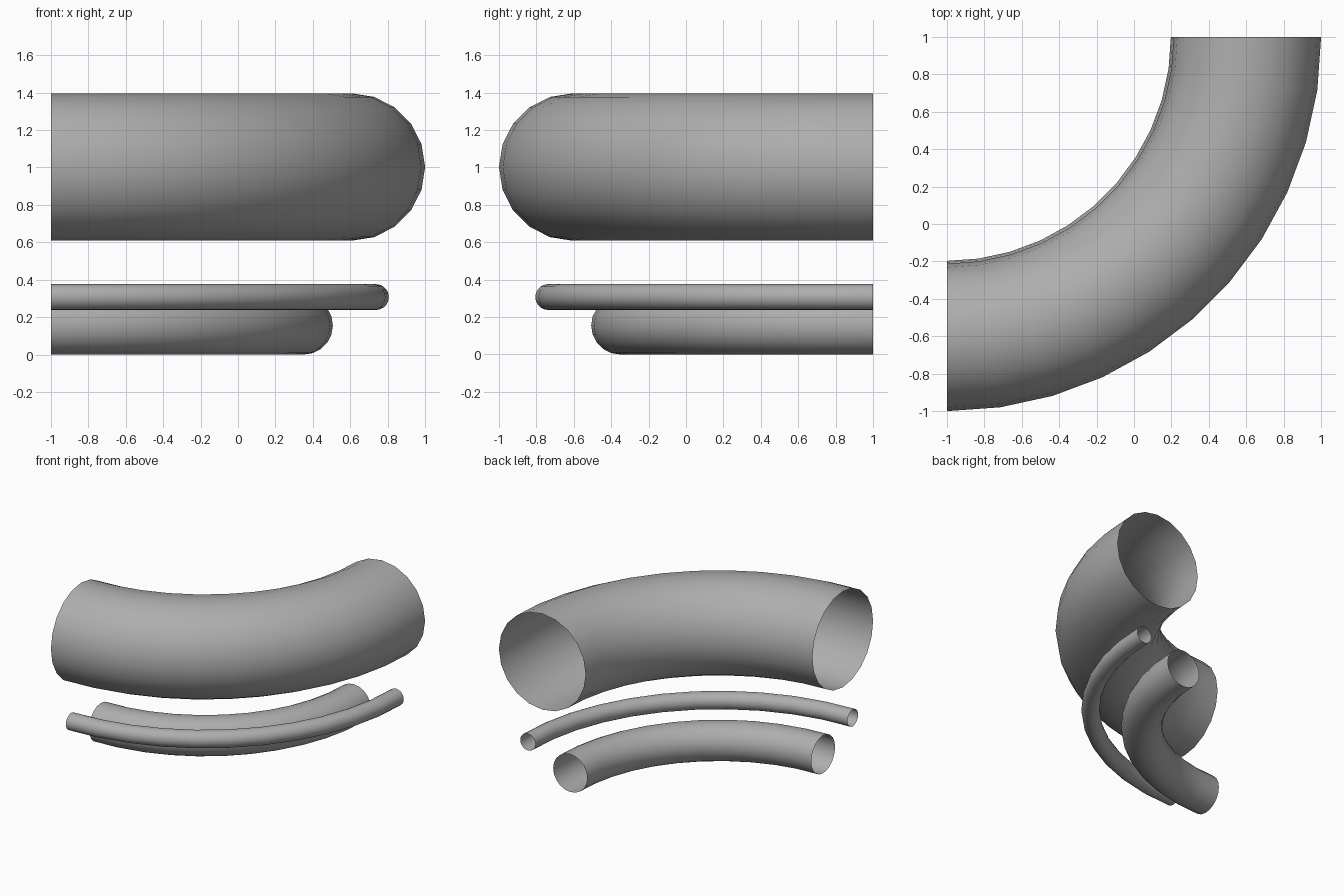
import bpy, bmesh
from math import sin, cos, pi

if "Cube" in bpy.data.objects:
    bpy.data.objects.remove(bpy.data.objects["Cube"])

SIDES, BENDS = 20, 11      # tube sides, segments along the quarter bend
CENTRE = (-1.0, 1.0)       # shared bend axis

# Dark grey shared by all pipes
grey = bpy.data.materials.new("dark_grey")
grey.diffuse_color = (0.42, 0.42, 0.42, 1.0)
grey.use_nodes = True
grey.node_tree.nodes["Principled BSDF"].inputs["Base Color"].default_value = grey.diffuse_color


def bent_pipe(name, bend_radius, tube_radius, height):
    """Open-ended thin tube swept through a quarter turn."""
    bm = bmesh.new()
    rings = []
    for i in range(BENDS + 1):
        a = -pi / 2 * i / BENDS
        ring = []
        for j in range(SIDES):
            t = 2 * pi * j / SIDES
            r = bend_radius + tube_radius * cos(t)
            ring.append(bm.verts.new((CENTRE[0] + r * cos(a),
                                      CENTRE[1] + r * sin(a),
                                      height + tube_radius * sin(t))))
        rings.append(ring)
    for r0, r1 in zip(rings, rings[1:]):
        for j in range(SIDES):
            k = (j + 1) % SIDES
            f = bm.faces.new((r0[j], r1[j], r1[k], r0[k]))
            f.smooth = True
    # Point every face away from the tube's centre line
    bm.normal_update()
    bm.faces.ensure_lookup_table()
    if bm.faces[0].normal.x < 0:
        bmesh.ops.reverse_faces(bm, faces=bm.faces[:])
    mesh = bpy.data.meshes.new(name)
    bm.to_mesh(mesh)
    bm.free()
    mesh.materials.append(grey)
    obj = bpy.data.objects.new(name, mesh)
    bpy.context.collection.objects.link(obj)
    return obj


# Three curved pipes stacked around the same corner
bent_pipe("large_pipe", 1.606, 0.394, 1.002)
bent_pipe("small_pipe", 1.737, 0.069, 0.307)
bent_pipe("medium_pipe", 1.352, 0.155, 0.155)
